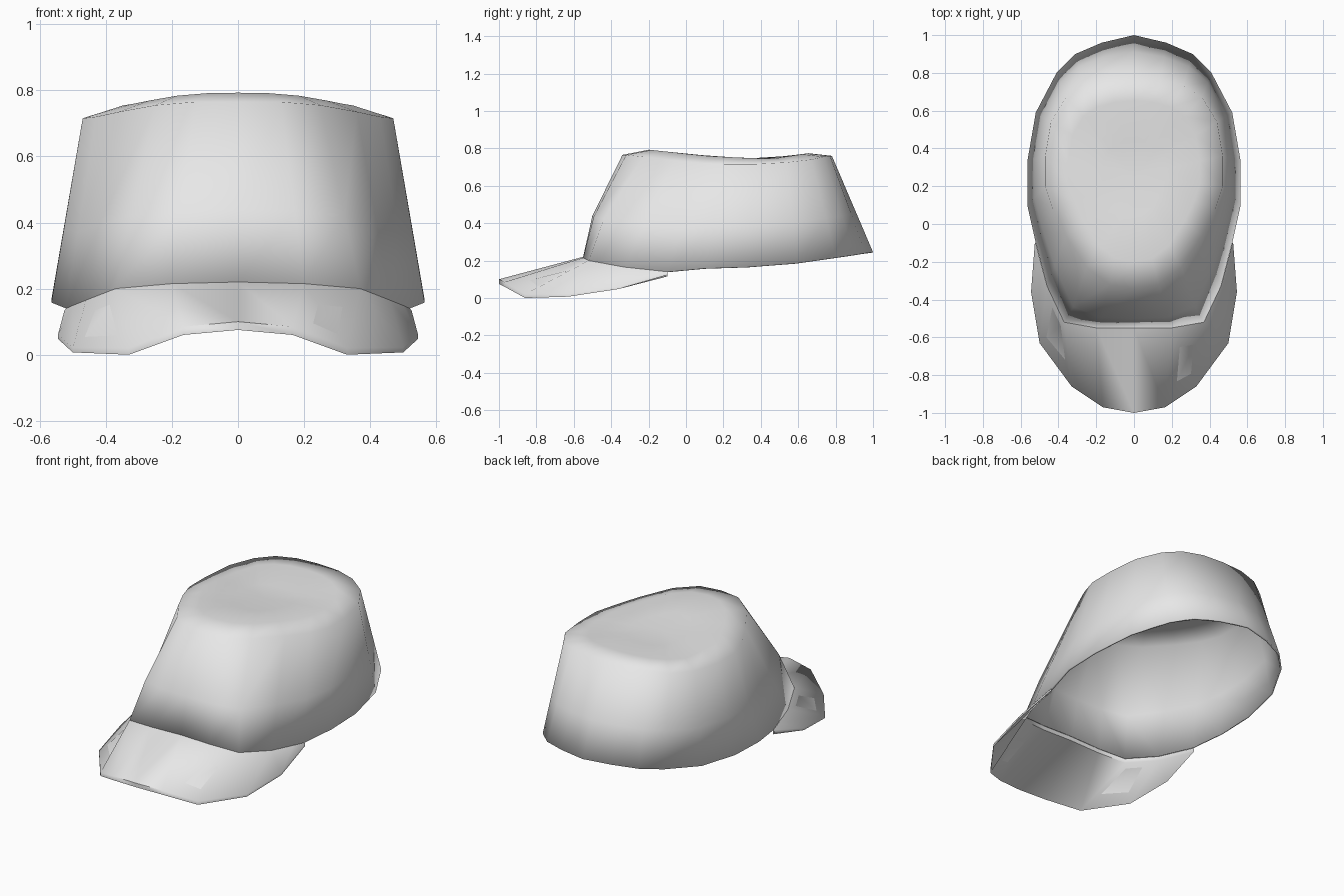
import bpy, bmesh

if "Cube" in bpy.data.objects:
    bpy.data.objects.remove(bpy.data.objects["Cube"])

grey = bpy.data.materials.new("light grey fabric")
grey.diffuse_color = (0.8, 0.8, 0.8, 1)
grey.use_nodes = True
grey.node_tree.nodes["Principled BSDF"].inputs["Base Color"].default_value = grey.diffuse_color


def finish(bm, name, angle):
    """Turn a bmesh into a smooth shaded grey object."""
    bmesh.ops.remove_doubles(bm, verts=bm.verts, dist=0.0005)
    bmesh.ops.recalc_face_normals(bm, faces=bm.faces)
    mesh = bpy.data.meshes.new(name)
    bm.to_mesh(mesh)
    bm.free()
    mesh.materials.append(grey)
    ob = bpy.data.objects.new(name, mesh)
    bpy.context.collection.objects.link(ob)
    bpy.ops.object.select_all(action='DESELECT')
    ob.select_set(True)
    bpy.context.view_layer.objects.active = ob
    bpy.ops.object.shade_smooth_by_angle(angle=angle)
    return ob


def ring(half):
    """Mirror a front-to-back half outline into a closed ring."""
    return half + [(-x, y, z) for x, y, z in half[-2:0:-1]]


def strip(half):
    """Mirror a centre-to-side half outline into an open strip."""
    return [(-x, y, z) for x, y, z in half[:0:-1]] + half


def loft(bm, rows, closed):
    grid = [[bm.verts.new(p) for p in row] for row in rows]
    n = len(rows[0])
    for a, b in zip(grid, grid[1:]):
        for i in range(n if closed else n - 1):
            j = (i + 1) % n
            bm.faces.new((a[i], a[j], b[j], b[i]))
    return grid


def top_height(y):
    """Height of the saddle-shaped top along the middle."""
    pts = [(-0.5, 0.79), (-0.2, 0.793), (0.1, 0.76), (0.45, 0.742), (0.66, 0.775), (1, 0.775)]
    for (y0, z0), (y1, z1) in zip(pts, pts[1:]):
        if y <= y1:
            return z0 + (z1 - z0) * (y - y0) / (y1 - y0)


# Crown: lower rim, bulging middle, upper rim and dished top
base = [(0, -.55, .22), (.2, -.55, .215), (.37, -.52, .2), (.46, -.33, .165),
        (.52, -.1, .14), (.565, .1, .158), (.565, .33, .165), (.52, .59, .185),
        (.41, .8, .215), (.31, .9, .23), (.17, .96, .24), (0, 1, .245)]
top = [(0, -.34, .765), (.13, -.32, .765), (.25, -.23, .755), (.36, -.06, .735),
       (.43, .08, .72), (.47, .2, .715), (.47, .36, .715), (.44, .54, .725),
       (.36, .67, .74), (.26, .735, .755), (.14, .77, .76), (0, .78, .76)]
mid = []
for b, t in zip(base, top):
    x, y, z = (p + (q - p) * 0.4 for p, q in zip(b, t))
    mid.append((x, y - (0.035 if b[1] < -.5 else 0), z))
inner = []
for x, y, z in top:
    iy = 0.25 + (y - 0.25) * 0.76
    inner.append((x * 0.74, iy, top_height(iy)))
core = [(x * 0.35, 0.25 + (y - 0.25) * 0.35, top_height(0.25 + (y - 0.25) * 0.35))
        for x, y, z in top]

bm = bmesh.new()
grid = loft(bm, [ring(r) for r in (base, mid, top, inner, core)], True)
centre = bm.verts.new((0, 0.25, top_height(0.25)))
last = grid[-1]
for i in range(len(last)):
    bm.faces.new((last[i], last[(i + 1) % len(last)], centre))
crown = finish(bm, "crown", 3.14)
shell = crown.modifiers.new("fabric thickness", 'SOLIDIFY')
shell.thickness = 0.01
shell.offset = -1

# Brim: upper and lower skins joined at the edges
seam = base[:4] + [(.5, -.18, .149), (.52, -.1, .14)]
edge = [(0, -1, .1), (.165, -.97, .085), (.33, -.86, .02), (.5, -.63, .022),
        (.545, -.36, .06), (.525, -.1, .135)]
drop = [.025, .025, .02, .015, .012, .012]
edge_low = [(x, y, z - d) for (x, y, z), d in zip(edge, drop)]
seam_low = [(x, y, z - .025) for x, y, z in seam]
bm = bmesh.new()
loft(bm, [strip(r) for r in (seam, edge, edge_low, seam_low, seam)], False)
finish(bm, "brim", 1.1)
